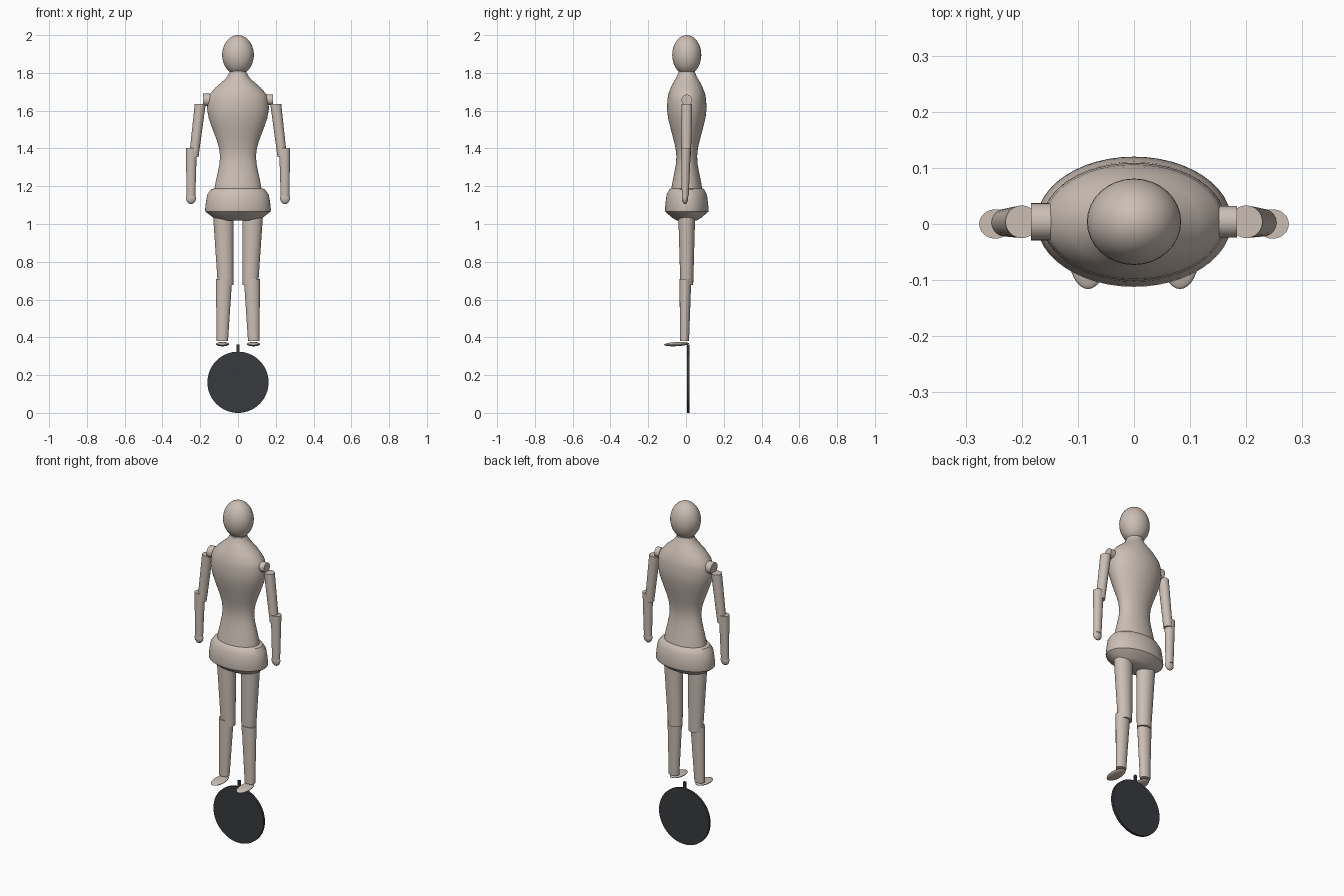
import bpy, bmesh
from math import cos, sin, pi, radians
from mathutils import Vector

if "Cube" in bpy.data.objects:
    bpy.data.objects.remove(bpy.data.objects["Cube"])


def material(name, rgb):
    m = bpy.data.materials.new(name)
    m.diffuse_color = (*rgb, 1)
    m.use_nodes = True
    m.node_tree.nodes["Principled BSDF"].inputs["Base Color"].default_value = m.diffuse_color
    return m


SKIN = material("warm_clay", (0.60, 0.52, 0.46))
DARK = material("dark_rubber", (0.038, 0.042, 0.048))
CY = 0.004  # depth of the body's centre line


def finish(name, bm, mat):
    bmesh.ops.recalc_face_normals(bm, faces=bm.faces)
    me = bpy.data.meshes.new(name)
    bm.to_mesh(me)
    bm.free()
    me.materials.append(mat)
    ob = bpy.data.objects.new(name, me)
    bpy.context.collection.objects.link(ob)
    bpy.ops.object.select_all(action='DESELECT')
    ob.select_set(True)
    bpy.context.view_layer.objects.active = ob
    bpy.ops.object.shade_smooth_by_angle(angle=radians(35))
    return ob


def loft(name, rings, mat=SKIN, n=48):
    """Capped tube through rings of (centre, axis u, axis v)."""
    bm = bmesh.new()
    loops = []
    for c, u, v in rings:
        c, u, v = Vector(c), Vector(u), Vector(v)
        loops.append([bm.verts.new(c + u * cos(2 * pi * i / n) + v * sin(2 * pi * i / n))
                      for i in range(n)])
    for a, b in zip(loops, loops[1:]):
        for i in range(n):
            j = (i + 1) % n
            bm.faces.new((a[i], a[j], b[j], b[i]))
    bm.faces.new(loops[0])
    bm.faces.new(loops[-1])
    return finish(name, bm, mat)


def body(name, profile):
    """Upright elliptical loft from (z, half width, half depth)."""
    return loft(name, [((0, CY, z), (rx, 0, 0), (0, ry, 0)) for z, rx, ry in profile])


def limb(name, top, bottom, r_top, r_bottom):
    """Tapered limb with level ends; radii are (x, y)."""
    return loft(name, [(c, (r[0], 0, 0), (0, r[1], 0))
                       for c, r in ((top, r_top), (bottom, r_bottom))], n=32)


def ball(name, centre, radii, tilt=0):
    bm = bmesh.new()
    bmesh.ops.create_uvsphere(bm, u_segments=32, v_segments=20, radius=1)
    bmesh.ops.scale(bm, vec=radii, verts=bm.verts)
    ob = finish(name, bm, SKIN)
    ob.location = centre
    ob.rotation_euler.x = tilt
    return ob


# Head, neck, torso and hips
ball("head", (0, CY, 1.895), (0.084, 0.077, 0.105))
body("neck", [(1.74, 0.047, 0.045), (1.83, 0.045, 0.044)])
body("torso", [(1.80, 0.047, 0.045), (1.782, 0.056, 0.052), (1.765, 0.070, 0.062),
               (1.725, 0.117, 0.084), (1.685, 0.152, 0.098), (1.66, 0.160, 0.102),
               (1.61, 0.164, 0.105), (1.56, 0.155, 0.099), (1.50, 0.134, 0.084),
               (1.44, 0.111, 0.068), (1.40, 0.100, 0.059), (1.36, 0.095, 0.055),
               (1.32, 0.098, 0.057), (1.27, 0.108, 0.066), (1.22, 0.119, 0.076),
               (1.18, 0.125, 0.083)])
body("hips", [(1.188, 0.128, 0.085), (1.183, 0.143, 0.092), (1.155, 0.163, 0.107),
              (1.115, 0.170, 0.112), (1.075, 0.174, 0.116), (1.065, 0.172, 0.114),
              (1.032, 0.128, 0.076), (1.018, 0.095, 0.052)])

# Arms and legs, one set per side
for side, s in (("left", 1), ("right", -1)):
    r = 0.028 if s > 0 else 0.033
    loft(side + "_shoulder", [((s * x, CY, 1.657), (0, r, 0), (0, 0, r))
                              for x in (0.148, 0.184)], n=32)
    limb(side + "_upper_arm", (s * 0.200, CY, 1.635), (s * 0.234, 0.002, 1.355),
         (0.029, 0.029), (0.025, 0.024))
    limb(side + "_forearm", (s * 0.247, 0, 1.403), (s * 0.249, -0.004, 1.145),
         (0.029, 0.026), (0.023, 0.018))
    ball(side + "_hand", (s * 0.249, -0.005, 1.137), (0.026, 0.016, 0.031))
    limb(side + "_thigh", (s * 0.078, CY, 1.06), (s * 0.066, CY, 0.678),
         (0.055, 0.045), (0.041, 0.034))
    limb(side + "_shin", (s * 0.074, -0.003, 0.71), (s * 0.083, -0.008, 0.38),
         (0.043, 0.031), (0.030, 0.024))
    ball(side + "_foot", (s * 0.082, -0.050, 0.364), (0.035, 0.066, 0.011), radians(3))

# Wheel disc and its thin post
loft("wheel", [((0, y, 0.162), (0.162, 0, 0), (0, 0, 0.162)) for y in (0.004, 0.018)],
     DARK, 64)
bm = bmesh.new()
bmesh.ops.create_cube(bm, size=1)
bmesh.ops.scale(bm, vec=(0.015, 0.013, 0.20), verts=bm.verts)
bmesh.ops.translate(bm, vec=(0, 0.011, 0.262), verts=bm.verts)
finish("wheel_post", bm, DARK)
